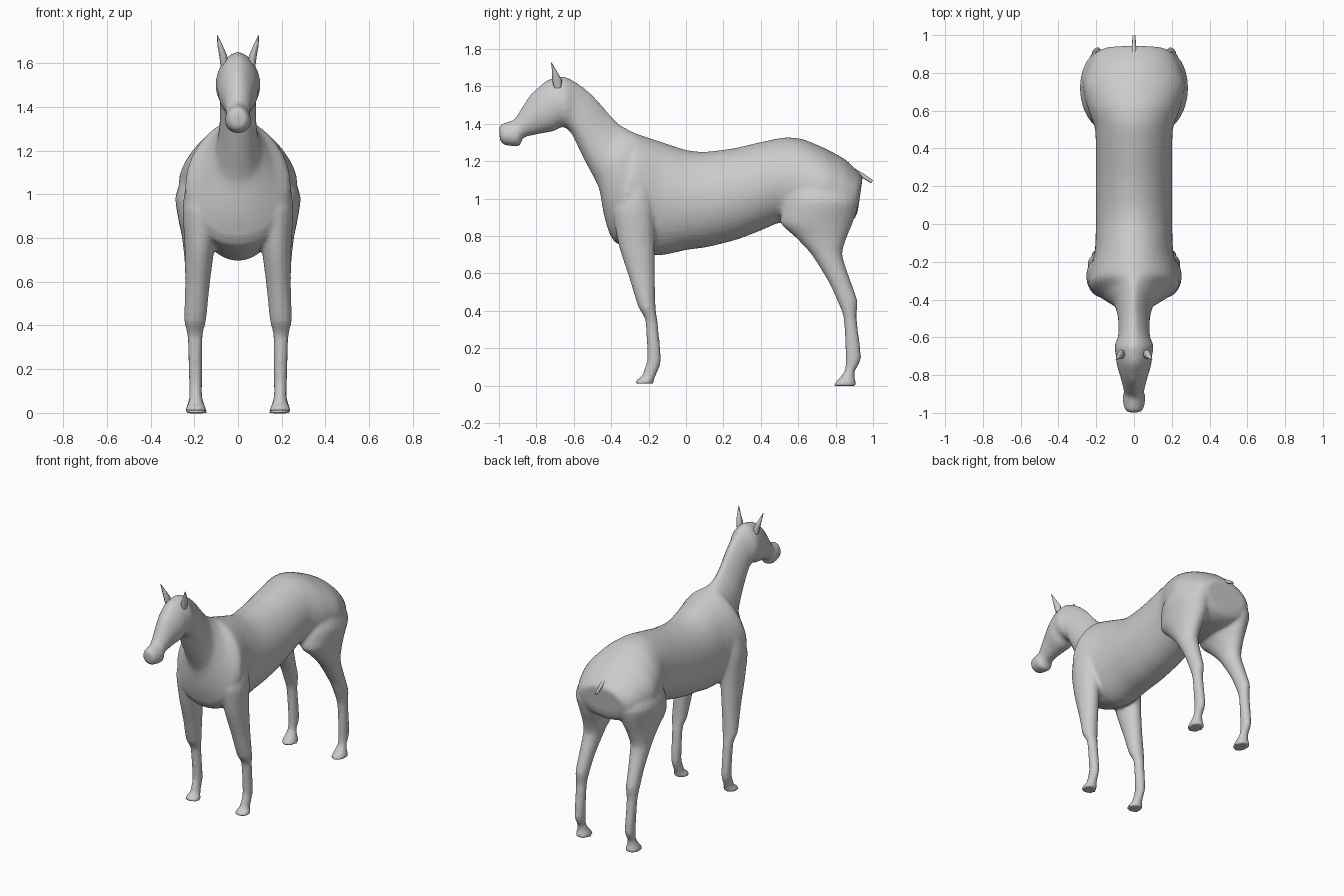
import bpy, bmesh, math
from mathutils import Vector

coat = bpy.data.materials.new("grey_coat")
coat.diffuse_color = (0.6, 0.6, 0.6, 1)


def soften(rows, steps=3, k=.35):
    """Add in-between sections along a gentle spline through the given ones."""
    rows = [Vector(r) for r in rows]
    out = []
    for i in range(len(rows) - 1):
        p, q = rows[i], rows[i + 1]
        a = (q - rows[max(i - 1, 0)]) * k
        b = (rows[min(i + 2, len(rows) - 1)] - p) * k
        for j in range(steps):
            t = j / steps
            out.append(p * (2*t**3 - 3*t*t + 1) + a * (t**3 - 2*t*t + t)
                       + q * (3*t*t - 2*t**3) + b * (t**3 - t*t))
    return out + [rows[-1]]


def skin(bm, rings):
    """Skin a list of closed point rings and cap both ends."""
    rows = [[bm.verts.new(p) for p in ring] for ring in rings]
    n = len(rows[0])
    for a, b in zip(rows, rows[1:]):
        for i in range(n):
            j = (i + 1) % n
            bm.faces.new((a[i], a[j], b[j], b[i]))
    bm.faces.new(rows[0])
    bm.faces.new(rows[-1])


def make(name, *lofts):
    bm = bmesh.new()
    for rings in lofts:
        skin(bm, rings)
    bmesh.ops.recalc_face_normals(bm, faces=bm.faces)
    me = bpy.data.meshes.new(name)
    bm.to_mesh(me)
    bm.free()
    me.materials.append(coat)
    ob = bpy.data.objects.new(name, me)
    bpy.context.collection.objects.link(ob)
    bpy.ops.object.select_all(action='DESELECT')
    ob.select_set(True)
    bpy.context.view_layer.objects.active = ob
    bpy.ops.object.shade_smooth_by_angle(angle=math.radians(60))
    return ob


def spine_ring(ty, tz, by, bz, w, e, n=40):
    """Egg section hung between a top point and a bottom point."""
    top, bot = Vector((0, ty, tz)), Vector((0, by, bz))
    pts = []
    for i in range(n):
        t = 2 * math.pi * i / n
        s = ((1 - math.cos(t)) / 2) ** e
        pts.append(top.lerp(bot, s) + Vector((w * math.sin(t), 0, 0)))
    return pts


def flat_ring(z, y0, y1, x0, x1, side, n=24):
    """Horizontal ellipse filling a box, on the chosen side."""
    cx, cy, rx, ry = (x0 + x1) / 2, (y0 + y1) / 2, (x1 - x0) / 2, (y1 - y0) / 2
    return [Vector((side * (cx + rx * math.cos(2 * math.pi * i / n)),
                    cy + ry * math.sin(2 * math.pi * i / n), z)) for i in range(n)]


# Head, from muzzle to poll: top y, z, bottom y, z, half width, fullness
head = [
    (-1.0, 1.385, -.995, 1.31, .03, .9), (-.985, 1.40, -.975, 1.288, .05, .9),
    (-.94, 1.415, -.91, 1.278, .061, .8), (-.917, 1.425, -.885, 1.285, .057, .8),
    (-.90, 1.45, -.87, 1.325, .054, .85), (-.84, 1.545, -.79, 1.345, .071, .85),
    (-.79, 1.595, -.71, 1.36, .091, .85), (-.735, 1.637, -.665, 1.383, .096, .85),
    (-.65, 1.652, -.64, 1.376, .103, .85)]
# Neck down to the chest
neck = [
    (-.58, 1.617, -.61, 1.345, .085, .8), (-.5, 1.555, -.57, 1.262, .083, .75),
    (-.42, 1.465, -.53, 1.182, .086, .7), (-.36, 1.402, -.465, 1.055, .105, .7),
    (-.30, 1.365, -.438, .91, .165, .75), (-.25, 1.342, -.38, .765, .243, .9)]
# Barrel and rump
trunk = [
    (-.13, 1.302, -.17, .695, .208, 1), (0, 1.26, 0, .725, .202, .95),
    (.1, 1.25, .12, .742, .202, .95), (.25, 1.268, .28, .783, .202, .95),
    (.4, 1.302, .42, .838, .202, .95), (.53, 1.327, .5, .87, .208, .95),
    (.63, 1.316, .6, .85, .245, .95), (.75, 1.265, .72, .85, .272, .95),
    (.85, 1.21, .84, .86, .24, .95), (.92, 1.145, .90, .89, .20, .95),
    (.945, 1.115, .92, .94, .15, .95)]
# Legs, from inside the body to the hoof: z, back/front y, inner/outer x
front_leg = [
    (1.22, -.28, -.23, .11, .15), (1.12, -.32, -.19, .08, .218),
    (1.0, -.37, -.17, .07, .246), (.92, -.39, -.165, .08, .253),
    (.75, -.36, -.168, .108, .244), (.58, -.305, -.166, .13, .242),
    (.42, -.255, -.163, .146, .246), (.35, -.218, -.153, .162, .231),
    (.15, -.207, -.133, .164, .224), (.10, -.219, -.141, .165, .222),
    (.05, -.237, -.163, .16, .224), (.025, -.27, -.172, .146, .24),
    (.010, -.272, -.174, .142, .242)]
hind_leg = [
    (1.22, .66, .76, .08, .16), (1.14, .59, .84, .06, .232),
    (1.06, .55, .89, .05, .263), (.98, .52, .922, .04, .287),
    (.87, .505, .892, .06, .27), (.80, .578, .863, .09, .256),
    (.70, .672, .835, .118, .245), (.55, .765, .884, .143, .238),
    (.45, .81, .917, .153, .237), (.36, .843, .912, .162, .231),
    (.15, .853, .937, .164, .224), (.08, .848, .904, .165, .222),
    (.04, .82, .902, .154, .232), (.015, .796, .911, .145, .24),
    (-.002, .79, .913, .142, .242)]
# Body and legs fused into one smooth skin
parts = [[spine_ring(*r) for r in soften(head + neck + trunk)]]
for side in (1, -1):
    parts += [[flat_ring(*r, side) for r in soften(leg)] for leg in (front_leg, hind_leg)]
body = make("body_and_legs", *parts)
fuse = body.modifiers.new("fuse", 'REMESH')
fuse.mode = 'VOXEL'
fuse.voxel_size = .011
fuse.use_smooth_shade = True
relax = body.modifiers.new("relax", 'SMOOTH')
relax.factor = .5
relax.iterations = 6

# Ears
for side, word in ((1, "left"), (-1, "right")):
    make("ear_" + word, [flat_ring(*r, side, 8) for r in (
        (1.59, -.705, -.665, .045, .08), (1.635, -.716, -.664, .05, .086),
        (1.68, -.716, -.69, .070, .094), (1.728, -.722, -.718, .093, .097))])

# Short tail stub
make("tail", [[Vector((r * math.cos(a), y + r * .5 * math.sin(a), z + r * math.sin(a)))
               for a in [math.pi * k / 4 for k in range(8)]]
              for y, z, r in ((.90, 1.145, .013), (.945, 1.122, .011), (.995, 1.09, .008))])
